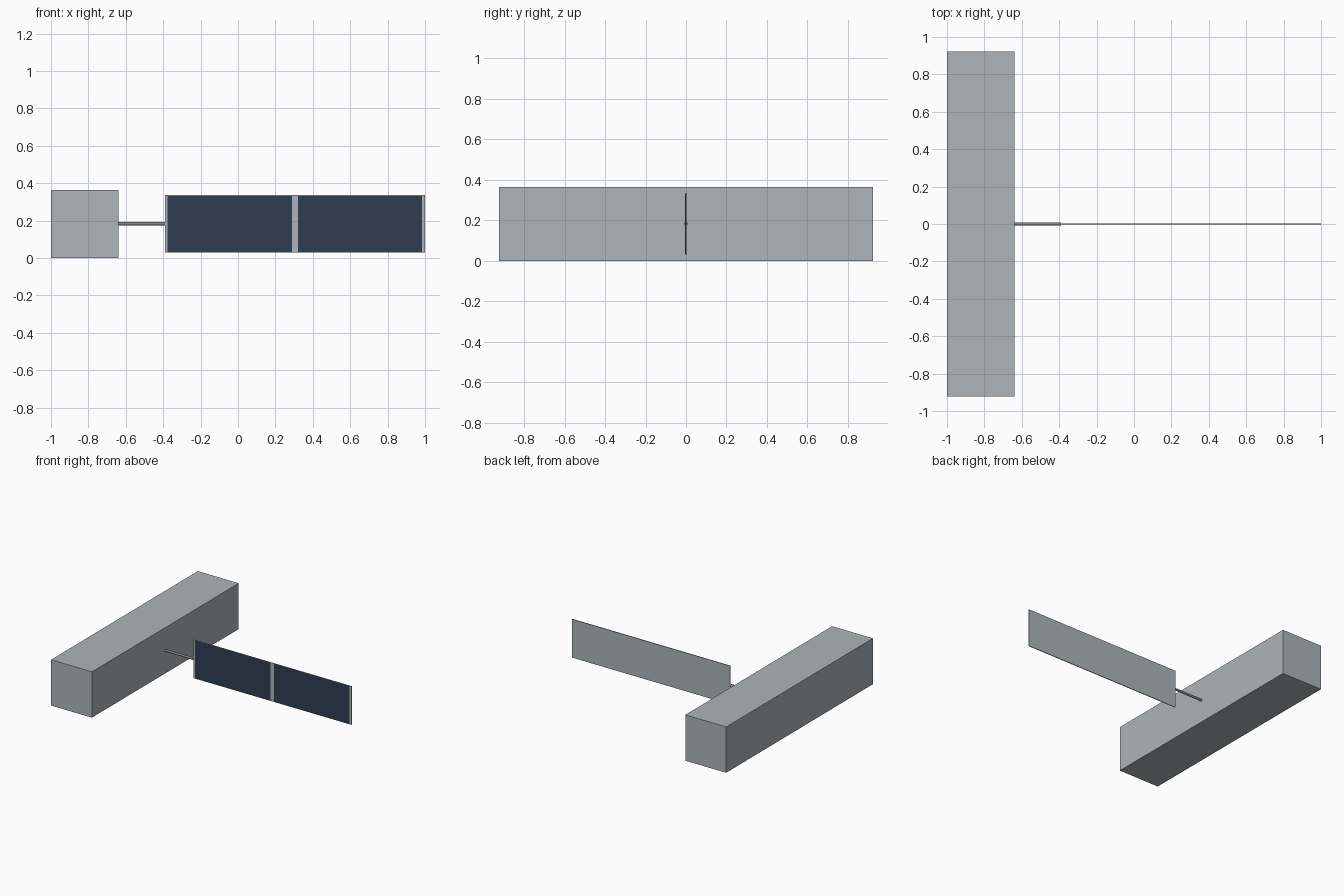
import bpy
import math

cube = bpy.data.objects.get("Cube")
if cube:
    bpy.data.objects.remove(cube, do_unlink=True)


def material(name, color):
    mat = bpy.data.materials.new(name)
    mat.use_nodes = True
    mat.diffuse_color = (*color, 1)
    mat.node_tree.nodes["Principled BSDF"].inputs["Base Color"].default_value = (*color, 1)
    return mat


def box(name, low, high, mat):
    center = [(a + b) / 2 for a, b in zip(low, high)]
    bpy.ops.mesh.primitive_cube_add(size=1, location=center)
    obj = bpy.context.object
    obj.name = name
    obj.scale = [b - a for a, b in zip(low, high)]
    bpy.ops.object.transform_apply(location=False, rotation=False, scale=True)
    obj.data.materials.append(mat)
    return obj


grey = material("light grey", (0.42, 0.46, 0.48))
boom_grey = material("mid grey", (0.22, 0.24, 0.25))
navy = material("dark navy", (0.028, 0.048, 0.084))

AXIS_Z = 0.183
HALF_THICK = 0.003

# Long square-section body
box("body", (-1, -0.923, 0), (-0.64, 0.923, 0.365), grey)

# Thin round boom from the body to the panel
bpy.ops.mesh.primitive_cylinder_add(vertices=12, radius=0.009, depth=0.25,
                                    location=(-0.515, 0, AXIS_Z),
                                    rotation=(0, math.pi / 2, 0))
boom = bpy.context.object
boom.name = "boom"
boom.data.materials.append(boom_grey)
bpy.ops.object.shade_smooth_by_angle(angle=math.radians(40))

# Panel backing with two dark cell fields on its front
box("panel_backing", (-0.39, -HALF_THICK, AXIS_Z - 0.153),
    (1, HALF_THICK, AXIS_Z + 0.153), grey)
for name, x0, x1 in (("inner_cells", -0.378, 0.289), ("outer_cells", 0.32, 0.983)):
    box(name, (x0, -HALF_THICK - 0.001, AXIS_Z - 0.15),
        (x1, -HALF_THICK + 0.001, AXIS_Z + 0.15), navy)
